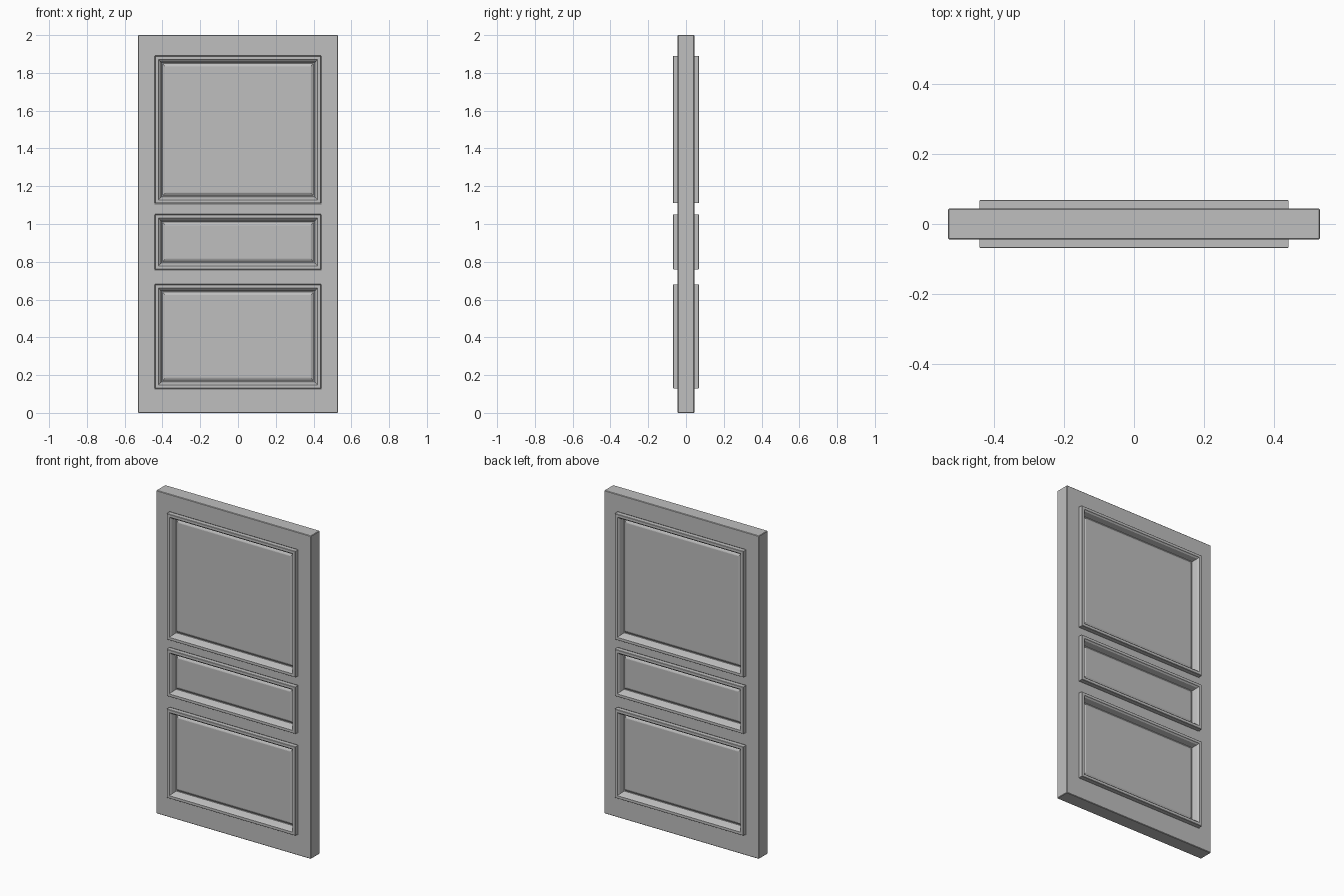
import bpy
import bmesh

cube = bpy.data.objects.get("Cube")
if cube:
    bpy.data.objects.remove(cube, do_unlink=True)

HALF_WIDTH, HEIGHT, HALF_DEPTH = 0.53, 2.0, 0.044
PANEL_HALF = 0.44
PANELS = {"lower": (0.13, 0.68), "middle": (0.76, 1.05), "upper": (1.11, 1.89)}
# Moulding section: inset from the outer edge, distance from the door's centre plane
SECTION = [(0, 0.03), (0, 0.067), (0.002, 0.069), (0.018, 0.069), (0.021, 0.064),
           (0.026, 0.06), (0.033, 0.038), (0.036, 0.029), (0.04, 0.028),
           (0.053, 0.036), (0.057, 0.037)]

paint = bpy.data.materials.new("grey paint")
paint.use_nodes = True
GREY = (0.52, 0.52, 0.52, 1)
paint.diffuse_color = GREY
paint.node_tree.nodes["Principled BSDF"].inputs["Base Color"].default_value = GREY


def make_object(name, bm):
    bmesh.ops.recalc_face_normals(bm, faces=bm.faces)
    mesh = bpy.data.meshes.new(name)
    bm.to_mesh(mesh)
    bm.free()
    mesh.materials.append(paint)
    obj = bpy.data.objects.new(name, mesh)
    bpy.context.collection.objects.link(obj)
    return obj


# Stiles and rails as one grid with three openings, extruded to thickness
xs = [-HALF_WIDTH, -PANEL_HALF, PANEL_HALF, HALF_WIDTH]
zs = [0] + [z for span in PANELS.values() for z in span] + [HEIGHT]
bm = bmesh.new()
grid = [[bm.verts.new((x, -HALF_DEPTH, z)) for x in xs] for z in zs]
for row in range(len(zs) - 1):
    for col in range(len(xs) - 1):
        if col == 1 and row % 2:
            continue
        low, high = grid[row], grid[row + 1]
        bm.faces.new((low[col], low[col + 1], high[col + 1], high[col]))
extruded = bmesh.ops.extrude_face_region(bm, geom=bm.faces[:], use_keep_orig=True)
moved = [g for g in extruded["geom"] if isinstance(g, bmesh.types.BMVert)]
bmesh.ops.translate(bm, verts=moved, vec=(0, 2 * HALF_DEPTH, 0))
frame = make_object("door_frame", bm)
bevel = frame.modifiers.new("soft edges", "BEVEL")
bevel.width = 0.003
bevel.limit_method = "ANGLE"


# Raised moulding, groove and field, lofted inward as rectangular rings
def panel(name, bottom, top, side):
    bm = bmesh.new()
    rings = []
    for inset, depth in SECTION:
        x, low, high = PANEL_HALF - inset, bottom + inset, top - inset
        corners = [(-x, low), (x, low), (x, high), (-x, high)]
        rings.append([bm.verts.new((cx, side * depth, cz)) for cx, cz in corners])
    for outer, inner in zip(rings, rings[1:]):
        for i in range(4):
            j = (i + 1) % 4
            bm.faces.new((outer[i], outer[j], inner[j], inner[i]))
    field = bm.faces.new(rings[-1])
    obj = make_object(name, bm)
    # Open shells need their field to face outward
    if obj.data.polygons[-1].normal.y * side < 0:
        obj.data.flip_normals()


for label, (bottom, top) in PANELS.items():
    panel(label + "_front_panel", bottom, top, -1)
    panel(label + "_back_panel", bottom, top, 1)
